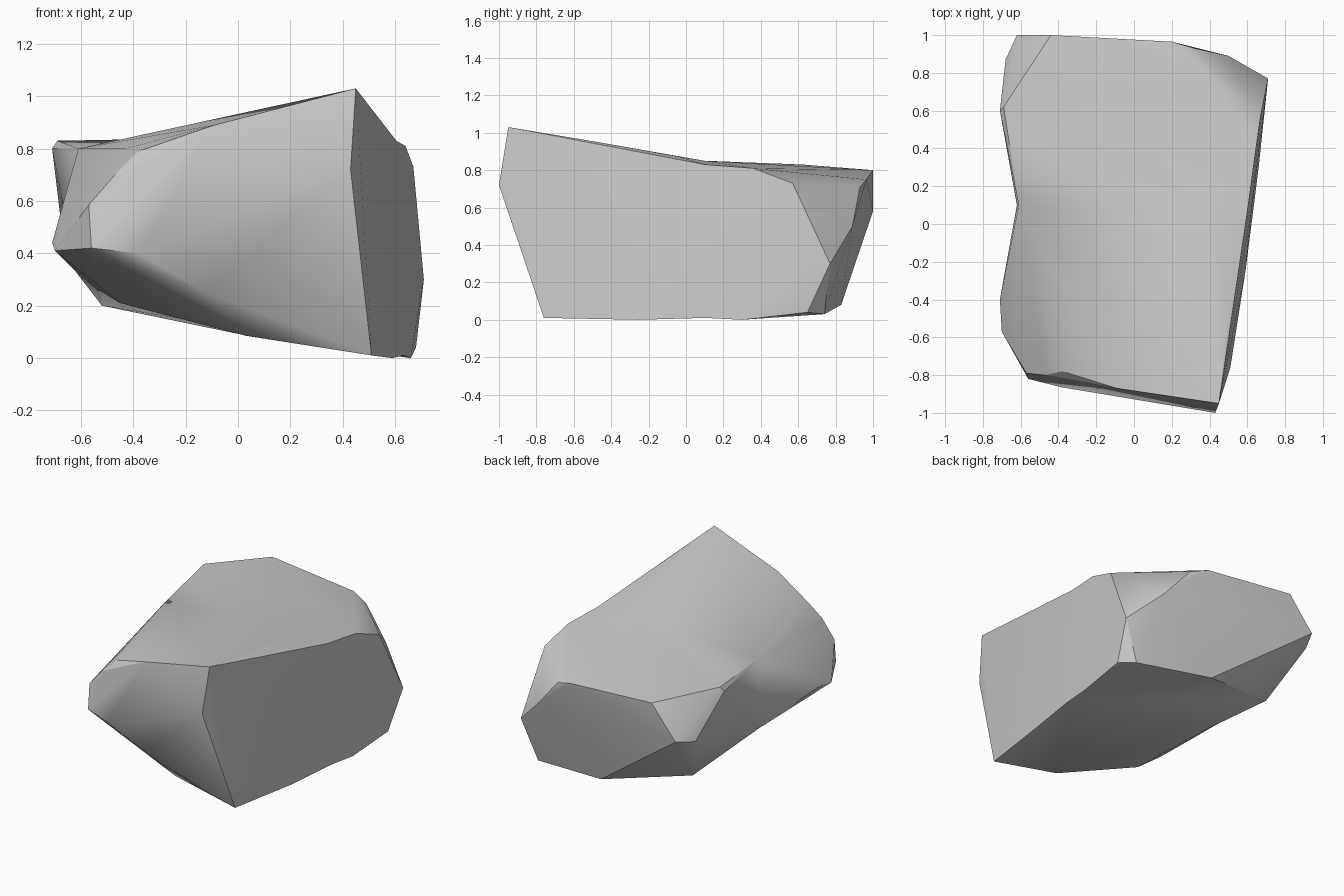
import bpy, bmesh, math

if "Cube" in bpy.data.objects:
    bpy.data.objects.remove(bpy.data.objects["Cube"])

WAIST_Y = 0.1

# Shared cross-section (x, z) at the pinched waist of the boulder
waist = [(.605, .83), (.4, .85), (.625, .4), (.635, .01), (-.54, .265),
         (-.62, .33), (-.61, .8)]

# Corners of the front half: tall peak at right, undercut bulge at left
front = [(.45, -.95, 1.03), (.43, -1, .72), (.51, -.76, .01),
         (.5, -.5, .955), (.55, -.05, .875), (.59, -.25, 0),
         (-.09, -.87, .89), (-.38, -.78, .79), (-.43, -.6, .8),
         (-.47, -.8, .7), (-.57, -.79, .585), (-.56, -.82, .42),
         (-.38, -.865, .4), (-.12, -.825, .25), (.04, -.81, .235),
         (-.7, -.57, .41), (-.71, -.4, .44), (-.65, -.19, .39),
         (-.45, -.5, .21), (.03, -.72, .085)]

# Corners of the back half: chamfered corners, tapering underneath
back = [(.64, .36, .81), (.67, .57, .73), (.71, .77, .3),
        (.66, .3, 0), (.68, .65, .04), (.6, .74, .03),
        (.06, .83, .08), (-.52, .67, .2),
        (-.62, 1, .58), (-.68, .87, .55), (-.71, .6, .8),
        (-.69, .62, .83), (-.44, 1, .8),
        (.2, .965, .75), (.32, .93, .71), (.5, .89, .5)]


def add_half(bm, corners):
    """Hull of one half, left open at the waist."""
    pts = corners + [(x, WAIST_Y, z) for x, z in waist]
    verts = [bm.verts.new(p) for p in pts]
    bmesh.ops.convex_hull(bm, input=verts)
    caps = [f for f in bm.faces
            if all(abs(v.co.y - WAIST_Y) < 1e-4 for v in f.verts)]
    bmesh.ops.delete(bm, geom=caps, context='FACES_ONLY')
    loose = [v for v in bm.verts if not v.link_faces]
    bmesh.ops.delete(bm, geom=loose, context='VERTS')
    wires = [e for e in bm.edges if not e.link_faces]
    bmesh.ops.delete(bm, geom=wires, context='EDGES')


# Build each half separately, then weld them at the waist
mesh = bpy.data.meshes.new("boulder")
total = bmesh.new()
for corners in (front, back):
    half = bmesh.new()
    add_half(half, corners)
    part = bpy.data.meshes.new("half")
    half.to_mesh(part)
    half.free()
    total.from_mesh(part)
    bpy.data.meshes.remove(part)
bmesh.ops.remove_doubles(total, verts=total.verts[:], dist=0.001)
bmesh.ops.recalc_face_normals(total, faces=total.faces[:])
total.to_mesh(mesh)
total.free()

boulder = bpy.data.objects.new("boulder", mesh)
bpy.context.collection.objects.link(boulder)

# Soft facets with sharp ridges
bpy.context.view_layer.objects.active = boulder
boulder.select_set(True)
bpy.ops.object.shade_smooth_by_angle(angle=math.radians(30))
